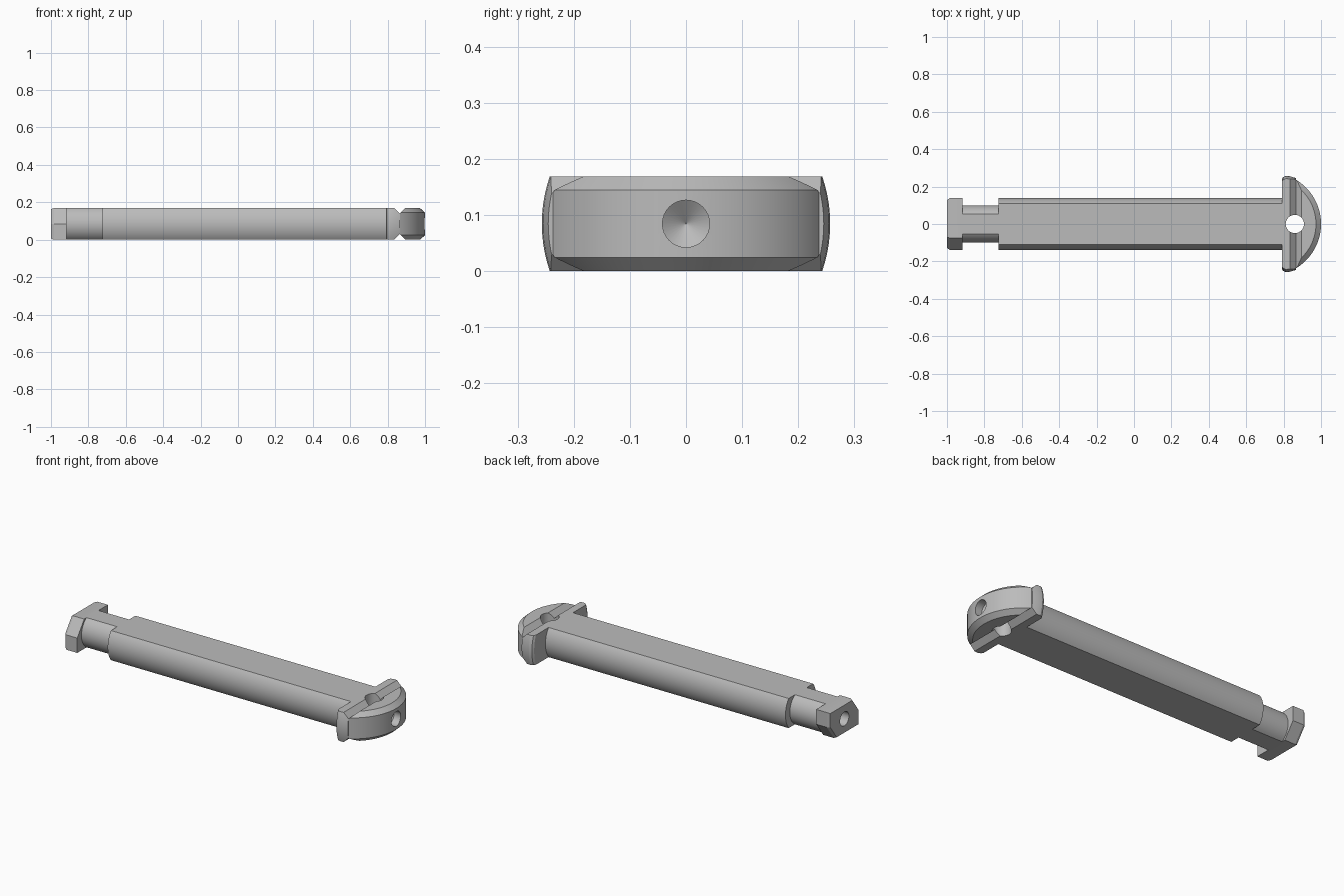
import bpy, bmesh, math
from mathutils import Vector

H = 0.0845           # half thickness between the two flats
TAU = 2 * math.pi

cube = bpy.data.objects.get("Cube")
if cube:
    bpy.data.objects.remove(cube, do_unlink=True)

steel = bpy.data.materials.new("grey_steel")
steel.use_nodes = True
steel.diffuse_color = (0.5, 0.5, 0.5, 1)
steel.node_tree.nodes["Principled BSDF"].inputs["Base Color"].default_value = (0.5, 0.5, 0.5, 1)


def loft(name, rings):
    """Closed solid through matching rings of points, lifted to the ground."""
    bm = bmesh.new()
    loops = [[bm.verts.new(Vector(p) + Vector((0, 0, H))) for p in r] for r in rings]
    n = len(loops[0])
    for a, b in zip(loops, loops[1:]):
        for i in range(n):
            j = (i + 1) % n
            bm.faces.new((a[i], a[j], b[j], b[i]))
    bm.faces.new(loops[0][::-1])
    bm.faces.new(loops[-1])
    bmesh.ops.recalc_face_normals(bm, faces=bm.faces)
    mesh = bpy.data.meshes.new(name)
    bm.to_mesh(mesh)
    bm.free()
    mesh.materials.append(steel)
    ob = bpy.data.objects.new(name, mesh)
    bpy.context.collection.objects.link(ob)
    return ob


def lathe(name, profile, axis, centre=0.0, n=32):
    """Solid turned about x, or about the vertical line at x = centre."""
    rings = []
    for t, r in profile:
        circle = [(r * math.cos(TAU * i / n), r * math.sin(TAU * i / n)) for i in range(n)]
        rings.append([(t, u, v) if axis == "x" else (centre + u, v, t) for u, v in circle])
    return loft(name, rings)


def cut(ob, tool, operation="DIFFERENCE"):
    """Apply a boolean and drop the tool."""
    mod = ob.modifiers.new("cut", "BOOLEAN")
    mod.object, mod.operation, mod.solver = tool, operation, "EXACT"
    graph = bpy.context.evaluated_depsgraph_get()
    mesh = bpy.data.meshes.new_from_object(ob.evaluated_get(graph))
    ob.modifiers.clear()
    ob.data = mesh
    bpy.data.objects.remove(tool, do_unlink=True)


def flatted_bar(name, radius, x0, x1, n=16):
    """Round bar with flats on its top and bottom."""
    a = math.asin(H / radius)
    angles = [s + a * (2 * i / n - 1) for s in (0, math.pi) for i in range(n + 1)]
    return loft(name, [[(x, radius * math.cos(t), radius * math.sin(t)) for t in angles]
                       for x in (x0, x1)])


def slab(name, outline):
    """Side outline in x and z, extruded across the width."""
    return loft(name, [[(x, y, z) for x, z in outline] for y in (-0.3, 0.3)])


# Shaft and narrow neck
shaft = flatted_bar("shaft", 0.139, -0.725, 0.8)
neck = flatted_bar("neck", 0.1, -0.93, -0.71)

# Locking lug with two opposite corners cut away and a drilled end
half = [(0.138, 0.0), (0.138, H), (-0.075, H)]
section = half + [(-y, -z) for y, z in half]
lug = loft("locking_lug", [[(x, y * s, z * s) for y, z in section]
                           for x, s in ((-1, 0.93), (-0.985, 1), (-0.918, 1))])
cut(lug, lathe("lug_drill", [(-1.02, 0.04), (-0.95, 0.04), (-0.925, 0.001)], "x"))

# Head flange with rounded rim, sloping into the groove
flange = slab("head_flange", [(0.79, -H), (0.835, -H), (0.865, -0.055),
                              (0.865, 0.055), (0.835, H), (0.79, H)])
cut(flange, lathe("rim", [(0.78, 0.225), (0.79, 0.24), (0.797, 0.251), (0.812, 0.257),
                          (0.835, 0.255), (0.87, 0.244)], "x", n=96), "INTERSECT")

# Head nose: a chamfered disc segment on the other side of the groove
nose = slab("head_nose", [(0.865, -0.055), (0.895, -H - 0.0005), (1.05, -H - 0.0005),
                          (1.05, H + 0.0005), (0.895, H + 0.0005), (0.865, 0.055)])
cut(nose, lathe("disc", [(-H, 0.249), (-0.06, 0.276), (0.06, 0.276), (H, 0.249)],
                "z", 0.724, 128), "INTERSECT")
cut(nose, lathe("nose_drill", [(1.05, 0.042), (0.955, 0.042), (0.925, 0.001)], "x"))

# Vertical hole through the groove
for part in (flange, nose):
    cut(part, lathe("through_hole", [(-0.2, 0.049), (0.2, 0.049)], "z", 0.86))

# Smooth curved faces, keep machined edges sharp
bpy.ops.object.select_all(action="DESELECT")
for ob in (shaft, neck, lug, flange, nose):
    ob.select_set(True)
bpy.context.view_layer.objects.active = shaft
bpy.ops.object.shade_smooth_by_angle(angle=math.radians(25))
